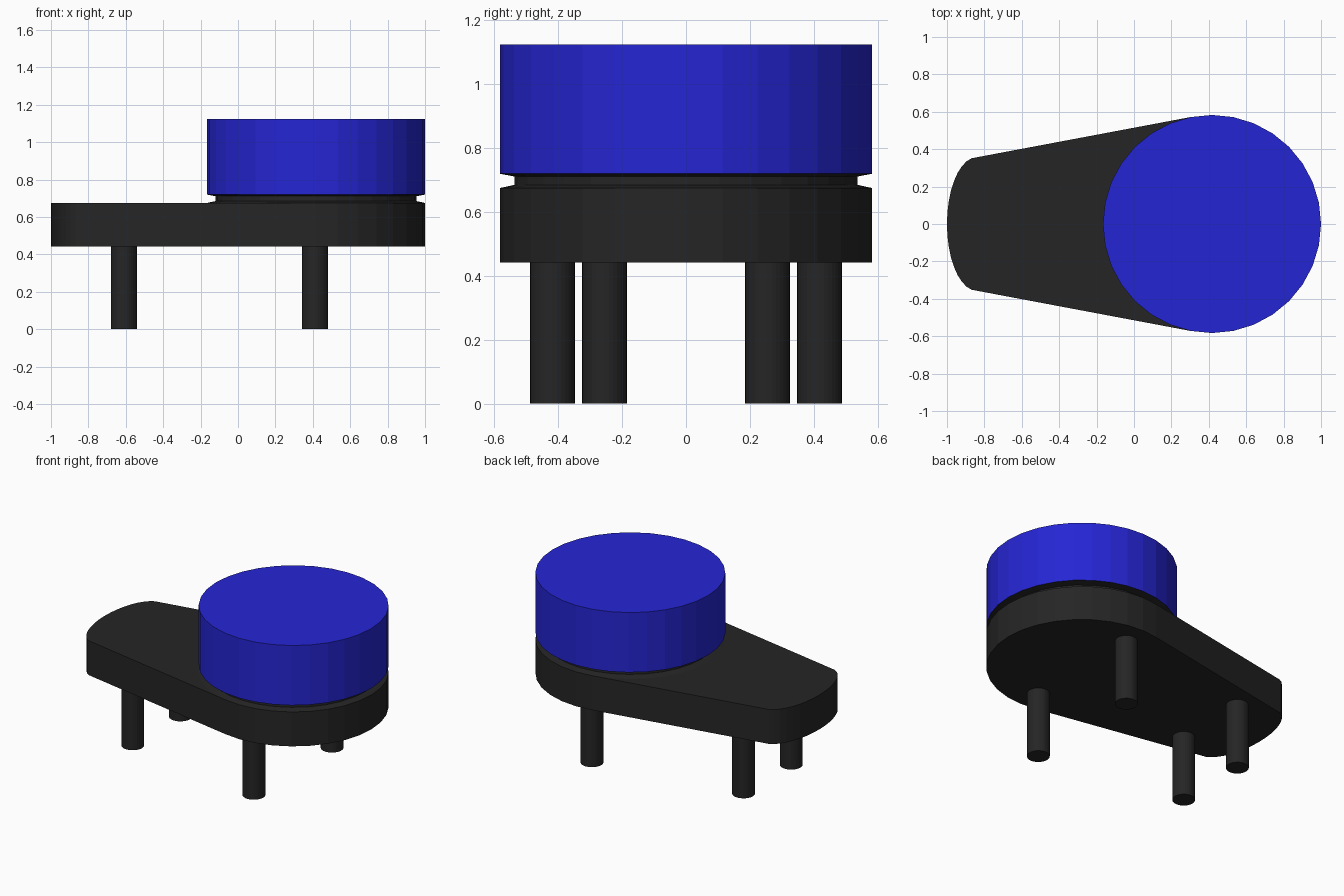
import bpy, bmesh
from math import sin, cos, pi, radians

if "Cube" in bpy.data.objects:
    bpy.data.objects.remove(bpy.data.objects["Cube"], do_unlink=True)


def material(name, colour):
    m = bpy.data.materials.new(name)
    m.use_nodes = True
    m.diffuse_color = colour
    m.node_tree.nodes["Principled BSDF"].inputs["Base Color"].default_value = colour
    return m


black = material("black", (0.0185, 0.0185, 0.0185, 1))
blue = material("blue", (0.0185, 0.0185, 0.66, 1))


def finish(name, bm, mat):
    bmesh.ops.recalc_face_normals(bm, faces=bm.faces)
    mesh = bpy.data.meshes.new(name)
    bm.to_mesh(mesh)
    bm.free()
    mesh.materials.append(mat)
    obj = bpy.data.objects.new(name, mesh)
    bpy.context.collection.objects.link(obj)
    return obj


def loft(name, sections, mat):
    """Join stacked outlines of equal length and cap both ends."""
    bm = bmesh.new()
    rings = [[bm.verts.new(p) for p in s] for s in sections]
    n = len(rings[0])
    for low, high in zip(rings, rings[1:]):
        for i in range(n):
            j = (i + 1) % n
            bm.faces.new((low[i], low[j], high[j], high[i]))
    bm.faces.new(rings[0][::-1])
    bm.faces.new(rings[-1])
    return finish(name, bm, mat)


def disc(x, y, r, z, sides=32):
    return [(x + r * cos(2 * pi * i / sides), y + r * sin(2 * pi * i / sides), z)
            for i in range(sides)]


def lathe(name, x, y, profile, mat):
    return loft(name, [disc(x, y, r, z) for r, z in profile], mat)


HEAD_X, HEAD_R = 0.417, 0.583
BASE_Z, TOP_Z = 0.442, 0.675


# Tapered base: round wide end, shallow elliptical narrow end
def base_outline(z):
    step = 2 * pi / 32
    wide = [(HEAD_X + HEAD_R * cos(i * step), HEAD_R * sin(i * step), z)
            for i in range(-9, 10)]
    narrow = [(-0.84 + 0.16 * cos(radians(a)), 0.357 * sin(radians(a)), z)
              for a in range(100, 261, 10)]
    return wide + narrow


loft("base", [base_outline(BASE_Z), base_outline(TOP_Z)], black)

# Grooved neck between base and cap
lathe("neck", HEAD_X, 0, [(HEAD_R, TOP_Z), (0.537, 0.685),
                          (0.537, 0.711), (HEAD_R, 0.72)], black)

# Thick cap
lathe("cap", HEAD_X, 0, [(HEAD_R, 0.72), (HEAD_R, 1.125)], blue)

# Four legs, mirrored across the long axis
for end, x, y in (("wide_end", 0.412, 0.418), ("narrow_end", -0.61, 0.255)):
    for side, s in (("back", 1), ("front", -1)):
        lathe(f"{end}_{side}_leg", x, s * y, [(0.07, 0), (0.07, BASE_Z)], black)
